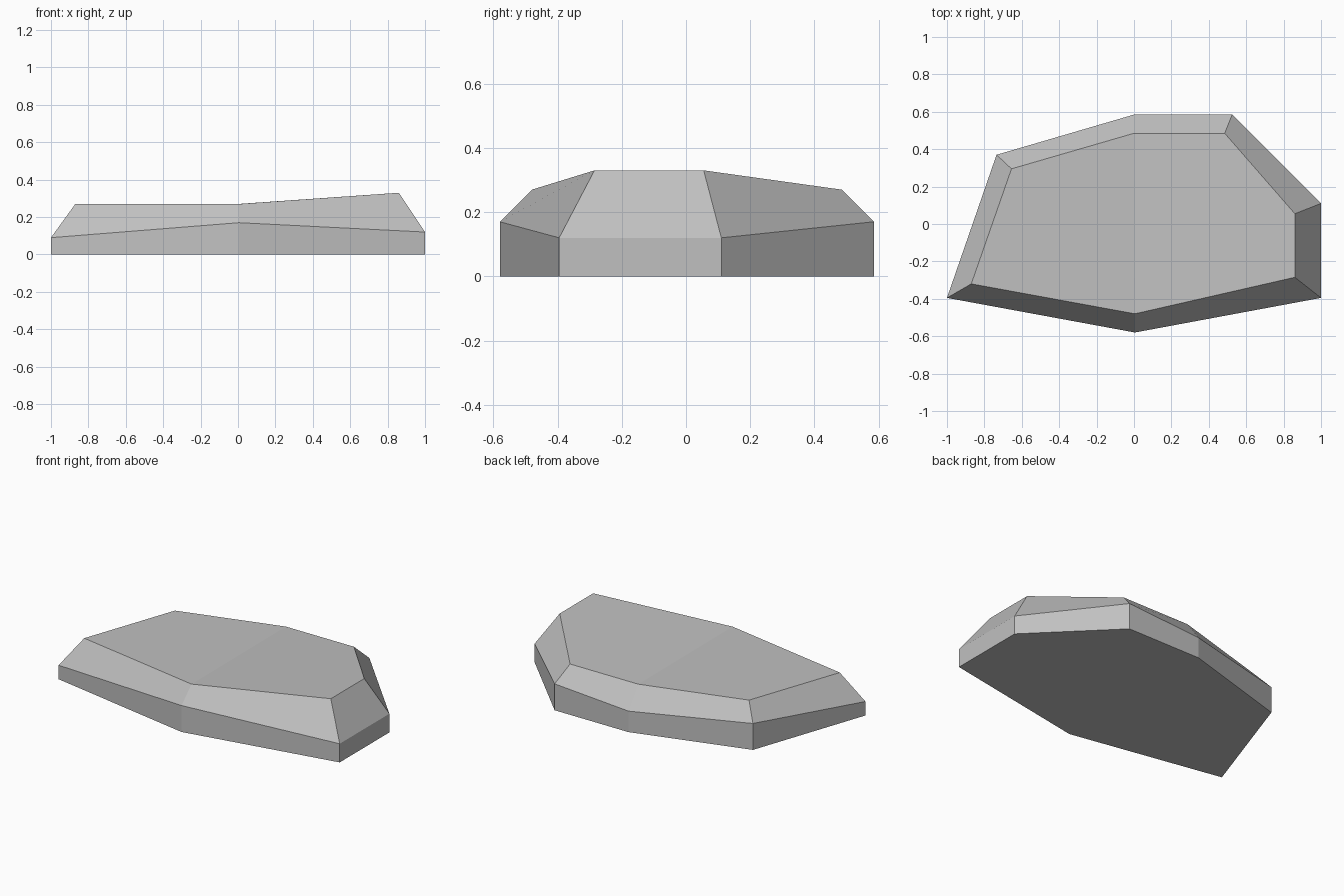
import bpy
import bmesh

cube = bpy.data.objects.get("Cube")
if cube:
    bpy.data.objects.remove(cube, do_unlink=True)

# Stone material
stone = bpy.data.materials.new("stone grey")
stone.use_nodes = True
grey = (0.53, 0.53, 0.53, 1)
stone.diffuse_color = grey
stone.node_tree.nodes["Principled BSDF"].inputs["Base Color"].default_value = grey

# Wall outline with rim height, and the matching corners of the top
rim = [(-1, -.395, .09), (.005, -.58, .17), (1, -.395, .12), (1, .11, .12),
       (.525, .585, .17), (0, .585, .135), (-.735, .37, .17)]
crown = [(-.87, -.32, .27), (.005, -.48, .27), (.86, -.285, .33), (.86, .055, .33),
         (.485, .485, .27), (0, .485, .27), (-.655, .295, .27)]

bm = bmesh.new()
rings = [[bm.verts.new(p) for p in ring]
         for ring in ([(x, y, 0) for x, y, z in rim], rim, crown)]
count = len(rim)

# Vertical walls and sloping bevel
for low, high in zip(rings, rings[1:]):
    for i in range(count):
        j = (i + 1) % count
        bm.faces.new((low[i], low[j], high[j], high[i]))

# Underside, and a top folded across the middle
bm.faces.new(rings[0][::-1])
top = rings[2]
bm.faces.new(top[1:6])
bm.faces.new((top[0], top[1], top[5], top[6]))
bmesh.ops.recalc_face_normals(bm, faces=bm.faces[:])

mesh = bpy.data.meshes.new("flat_rock")
bm.to_mesh(mesh)
bm.free()
mesh.materials.append(stone)
rock = bpy.data.objects.new("flat_rock", mesh)
bpy.context.collection.objects.link(rock)
